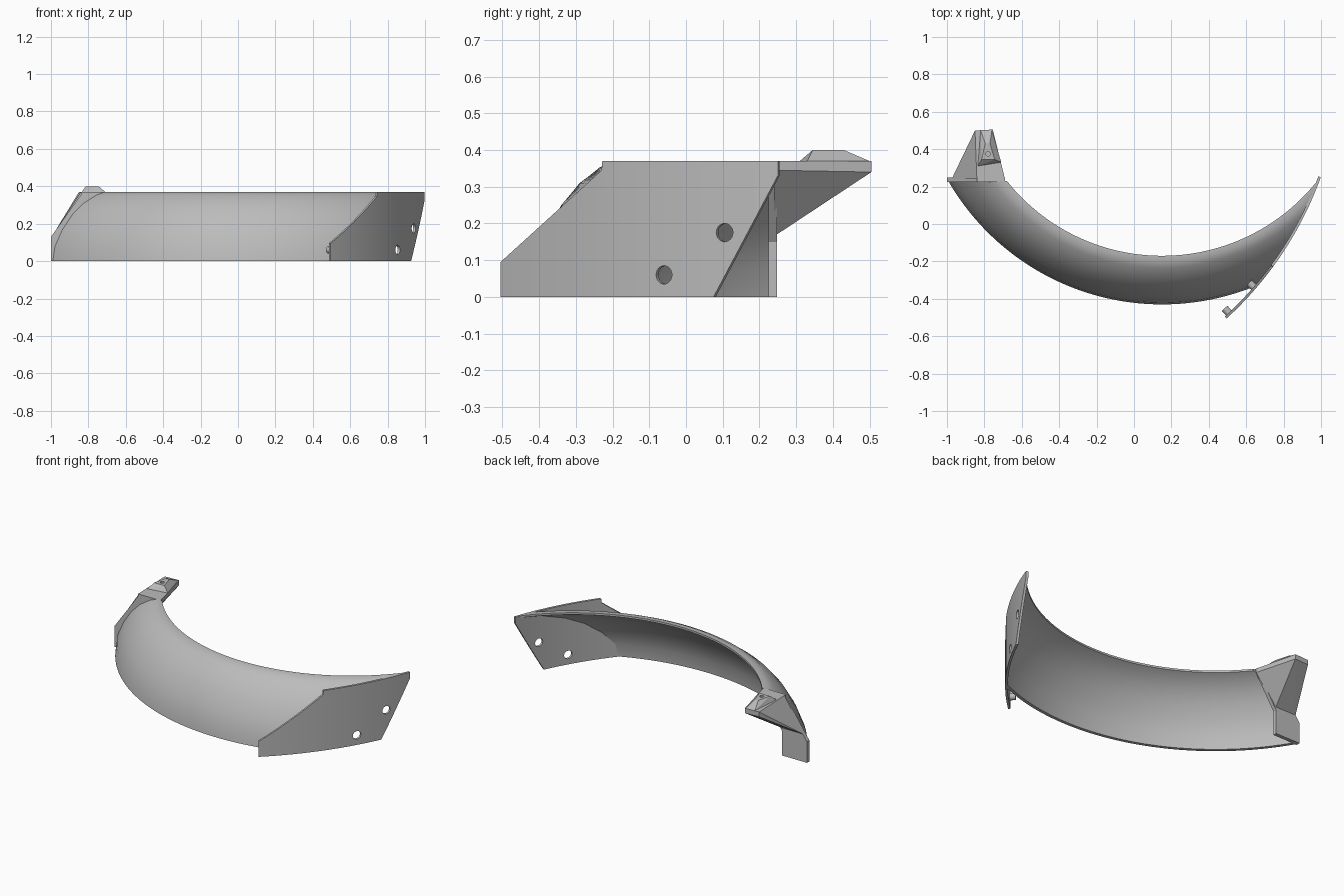
import bpy, bmesh, math
from mathutils import Vector

cube = bpy.data.objects.get("Cube")
if cube:
    bpy.data.objects.remove(cube, do_unlink=True)

GREY = (0.5, 0.5, 0.5, 1)
grey = bpy.data.materials.new("plain grey")
grey.use_nodes = True
grey.diffuse_color = GREY
grey.node_tree.nodes["Principled BSDF"].inputs["Base Color"].default_value = GREY

SHELL_C = Vector((0.15, 0.89))      # plan centre of the curved shell
PLATE_C = Vector((-0.78, 0.89))     # plan centre of the curved side plate
PLATE_R = 1.89


def finish(name, bm):
    bmesh.ops.recalc_face_normals(bm, faces=bm.faces)
    mesh = bpy.data.meshes.new(name)
    bm.to_mesh(mesh)
    bm.free()
    mesh.materials.append(grey)
    obj = bpy.data.objects.new(name, mesh)
    bpy.context.collection.objects.link(obj)
    return obj


def activate(obj):
    bpy.ops.object.select_all(action="DESELECT")
    obj.select_set(True)
    bpy.context.view_layer.objects.active = obj


def smooth(obj):
    activate(obj)
    bpy.ops.object.shade_smooth_by_angle(angle=math.radians(30))


def loft(name, rings):
    """Skin a row of closed rings and cap both ends."""
    bm = bmesh.new()
    rows = [[bm.verts.new(p) for p in ring] for ring in rings]
    n = len(rows[0])
    for a, b in zip(rows, rows[1:]):
        for i in range(n):
            j = (i + 1) % n
            bm.faces.new((a[i], a[j], b[j], b[i]))
    bm.faces.new(rows[0])
    bm.faces.new(rows[-1])
    return finish(name, bm)


def hull(name, points):
    bm = bmesh.new()
    verts = [bm.verts.new(p) for p in points]
    res = bmesh.ops.convex_hull(bm, input=verts)
    junk = {g for g in res["geom_interior"] + res["geom_unused"]
            if isinstance(g, bmesh.types.BMVert)}
    bmesh.ops.delete(bm, geom=list(junk), context="VERTS")
    bmesh.ops.dissolve_limit(bm, angle_limit=0.01, verts=bm.verts, edges=bm.edges)
    return finish(name, bm)


def cylinder(name, centre, axis, radius, length):
    bm = bmesh.new()
    bmesh.ops.create_cone(bm, cap_ends=True, segments=24, radius1=radius,
                          radius2=radius, depth=length)
    obj = finish(name, bm)
    obj.location = centre
    obj.rotation_mode = "QUATERNION"
    obj.rotation_quaternion = Vector(axis).to_track_quat("Z", "Y")
    return obj


def cut(obj, cutter):
    cutter.hide_render = True
    mod = obj.modifiers.new("hole", "BOOLEAN")
    mod.operation = "DIFFERENCE"
    mod.object = cutter
    bpy.context.view_layer.update()
    activate(obj)
    bpy.ops.object.modifier_apply(modifier=mod.name)
    bpy.data.objects.remove(cutter, do_unlink=True)


# Curved shell: a closed profile swept between the rear flange and side plate
profile = [(1.32, 0), (1.31, .08), (1.275, .17), (1.23, .25), (1.18, .31),
           (1.125, .353), (1.09, .37), (1.06, .37), (1.06, .358), (1.105, .337),
           (1.162, .29), (1.21, .235), (1.256, .16), (1.29, .08), (1.3, 0)]


def shell_ring(t):
    ring = []
    for r, z in profile:
        start = -math.pi + math.asin((SHELL_C.y - 0.23) / r)
        d = SHELL_C.x - PLATE_C.x
        trim = PLATE_R - 0.006
        end = math.acos((r * r + d * d - trim * trim) / (2 * r * d)) - math.pi
        a = start + (end - start) * t
        ring.append((SHELL_C.x + r * math.cos(a), SHELL_C.y + r * math.sin(a), z))
    return ring


smooth(loft("curved_shell", [shell_ring(i / 72) for i in range(73)]))


# Side plate: thin bent sheet with a slanted outline
def plate_point(y, z, inset=0.0):
    a = math.asin((y - PLATE_C.y) / PLATE_R)
    r = PLATE_R - inset
    return Vector((PLATE_C.x + r * math.cos(a), PLATE_C.y + r * math.sin(a), z))


def plate_ring(y, top):
    bottom = max(0, (y - 0.075) / 0.175 * 0.33)
    return [plate_point(y, bottom), plate_point(y, top),
            plate_point(y, top, 0.014), plate_point(y, bottom, 0.014)]


rings = []
for i in range(15):
    f = i / 14
    rings.append(plate_ring(-0.505 + 0.275 * f, 0.095 + 0.25 * f))
rings += [plate_ring(-0.228 + 0.303 * i / 14, 0.37) for i in range(15)]
rings += [plate_ring(0.075 + 0.175 * i / 8, 0.37) for i in range(1, 9)]
plate = loft("side_plate", rings)


def plate_normal(y):
    return plate_point(y, 0) - plate_point(y, 0, 1)


for y, z in ((0.105, 0.175), (-0.06, 0.06)):
    cut(plate, cylinder("hole_cutter", plate_point(y, z), plate_normal(y), 0.025, 0.1))
smooth(plate)

# Pegs on the inner face of the plate
for i, (y, z) in enumerate(((-0.485, 0.06), (-0.345, 0.175))):
    peg = cylinder(f"peg_{i + 1}", plate_point(y, z, 0.027), plate_normal(y), 0.02, 0.04)
    smooth(peg)

# End flange closing the other end of the shell
outline = [(-1, 0), (-1, .13), (-.84, .355), (-.84, .37),
           (-.69, .37), (-.83, .15), (-.83, 0)]
loft("end_flange", [[(x, y, z) for x, z in outline] for y in (0.225, 0.248)])

# Bracket arm tapering back from the flange
arm = [(-.975, .24, .165), (-.83, .24, .165), (-.84, .24, .37), (-.69, .24, .37),
       (-.69, .24, .345), (-.85, .5, .34), (-.85, .5, .37),
       (-.755, .505, .34), (-.755, .505, .37)]
hull("bracket_arm", arm)

# Raised wedge with a small pit on top of the arm
wedge = [(-.835, .31, .37), (-.71, .33, .37), (-.76, .5, .37), (-.82, .5, .37),
         (-.815, .345, .4), (-.745, .345, .4), (-.77, .43, .4), (-.795, .43, .4)]
top = hull("bracket_wedge", wedge)
cut(top, cylinder("pit_cutter", (-.78, .375, .4), (0, 0, 1), 0.012, 0.03))
